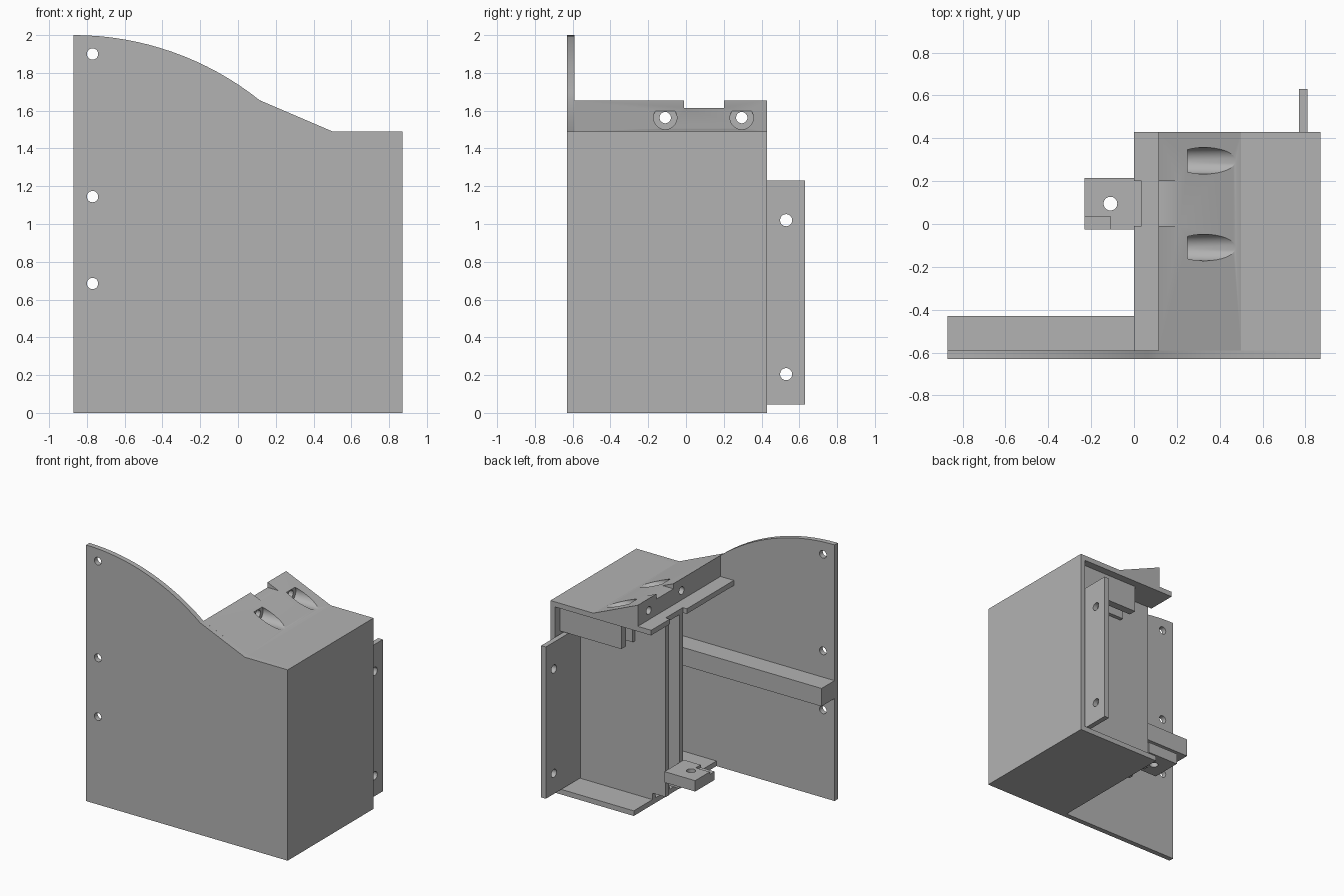
import bpy, bmesh, math
from mathutils import Matrix, Vector

cube = bpy.data.objects.get("Cube")
if cube:
    bpy.data.objects.remove(cube, do_unlink=True)

grey = bpy.data.materials.new("plain_grey")
grey.use_nodes = True
GREY = (0.45, 0.45, 0.45, 1)
grey.diffuse_color = GREY
grey.node_tree.nodes["Principled BSDF"].inputs["Base Color"].default_value = GREY


def finish(name, bm):
    bmesh.ops.recalc_face_normals(bm, faces=bm.faces)
    mesh = bpy.data.meshes.new(name)
    bm.to_mesh(mesh)
    bm.free()
    mesh.materials.append(grey)
    ob = bpy.data.objects.new(name, mesh)
    bpy.context.collection.objects.link(ob)
    return ob


def box(name, x, y, z):
    bm = bmesh.new()
    bmesh.ops.create_cube(bm, size=1)
    for v in bm.verts:
        v.co = [(r[0] + r[1]) / 2 + c * (r[1] - r[0]) for c, r in zip(v.co, (x, y, z))]
    return finish(name, bm)


def extrude_y(name, points, y0, y1):
    bm = bmesh.new()
    face = bm.faces.new([bm.verts.new((x, y0, z)) for x, z in points])
    new = bmesh.ops.extrude_face_region(bm, geom=[face])["geom"]
    bmesh.ops.translate(bm, vec=(0, y1 - y0, 0),
                        verts=[g for g in new if isinstance(g, bmesh.types.BMVert)])
    return finish(name, bm)


def rod(center, axis, radius, length):
    bm = bmesh.new()
    turn = Vector((0, 0, 1)).rotation_difference(Vector(axis)).to_matrix().to_4x4()
    bmesh.ops.create_cone(bm, cap_ends=True, segments=32, radius1=radius, radius2=radius,
                          depth=length, matrix=Matrix.Translation(center) @ turn)
    return finish("cutter", bm)


def cut(ob, *cutters):
    bpy.context.view_layer.objects.active = ob
    for c in cutters:
        c.hide_render = True
        mod = ob.modifiers.new("cut", "BOOLEAN")
        mod.operation, mod.solver, mod.object = "DIFFERENCE", "EXACT", c
        bpy.ops.object.modifier_apply(modifier=mod.name)
        bpy.data.objects.remove(c, do_unlink=True)


X, Y, Z = (1, 0, 0), (0, 1, 0), (0, 0, 1)
W, BACK, T = 0.87, 0.43, 0.04          # half width, back edge, wall thickness
FRONT = -0.63
INNER = FRONT + T
ROOF, PEAK = 1.49, 1.655
GAP = (-0.01, 0.2)                     # channel running up the open side

# Front panel with curved top and three screw holes
R, STEPS = 1.578, 16
end = math.asin((W + 0.115) / R)
arc = [(-W + R * math.sin(end * i / STEPS), 2 - R + R * math.cos(end * i / STEPS))
       for i in range(STEPS + 1)]
panel = extrude_y("front_panel", [(-W, 0)] + arc + [(0.5, ROOF), (W, ROOF), (W, 0)],
                  FRONT, INNER)
cut(panel, *[rod((-0.77, FRONT, z), Y, 0.03, 0.3) for z in (1.9, 1.145, 0.685)])

# Housing shell
box("side_wall", (W - T, W), (INNER, BACK), (0, ROOF))
box("floor", (0.15, W - T), (INNER, BACK), (0, T))
roof = box("roof", (0, W - T), (INNER, BACK), (ROOF - T, ROOF))
cut(roof, box("cutter", (-0.1, 0.035), GAP, (1.4, 1.6)))

# Sloped block with notch, screw holes and counterbores
wedge = extrude_y("sloped_block", [(0.115, ROOF), (0.115, PEAK), (0.5, ROOF)], INNER, BACK)
cut(wedge, box("cutter", (0.05, 0.21), GAP, (1.615, 1.8)))
for y in (-0.11, 0.295):
    cut(wedge, rod((0.2, y, 1.563), X, 0.03, 0.4), rod((0.5, y, 1.563), X, 0.062, 0.5))

# Pair of inner walls forming the channel
for name, y in (("outer_channel_wall", (GAP[1] - T, GAP[1])),
                ("inner_channel_wall", (GAP[0], GAP[0] + T))):
    extrude_y(name, [(0.15, T), (0.15, 0.09), (0.035, 0.09), (0.035, ROOF - T),
                     (W - T, ROOF - T), (W - T, T)], *y)

# Hanging ribs under the roof
for name, y in (("outer_rib", (0.31, 0.37)), ("inner_rib", (0.2, 0.23))):
    box(name, (0.3, W - T), y, (1.24, ROOF - T))

# Horizontal stiffener behind the front panel
box("stiffener_beam", (-W, W - T), (INNER, -0.43), (0.8, 0.94))

# Rear mounting flange
flange = box("rear_flange", (0.77, 0.81), (GAP[1], 0.63), (0.045, 1.23))
cut(flange, *[rod((0.79, 0.53, z), X, 0.032, 0.3) for z in (1.02, 0.205)])

# Lower tab with hole and stepped corner
tab = box("lower_tab", (-0.23, 0.035), (-0.025, 0.215), (0.21, 0.295))
cut(tab, rod((-0.11, 0.095, 0.25), Z, 0.032, 0.4),
    box("cutter", (-0.3, -0.11), (-0.1, 0.035), (0.275, 0.4)))

# Smooth the round cuts while keeping edges crisp
bpy.ops.object.select_all(action="DESELECT")
for ob in (panel, wedge, flange, tab):
    ob.select_set(True)
bpy.context.view_layer.objects.active = panel
bpy.ops.object.shade_smooth_by_angle(angle=math.radians(25))
